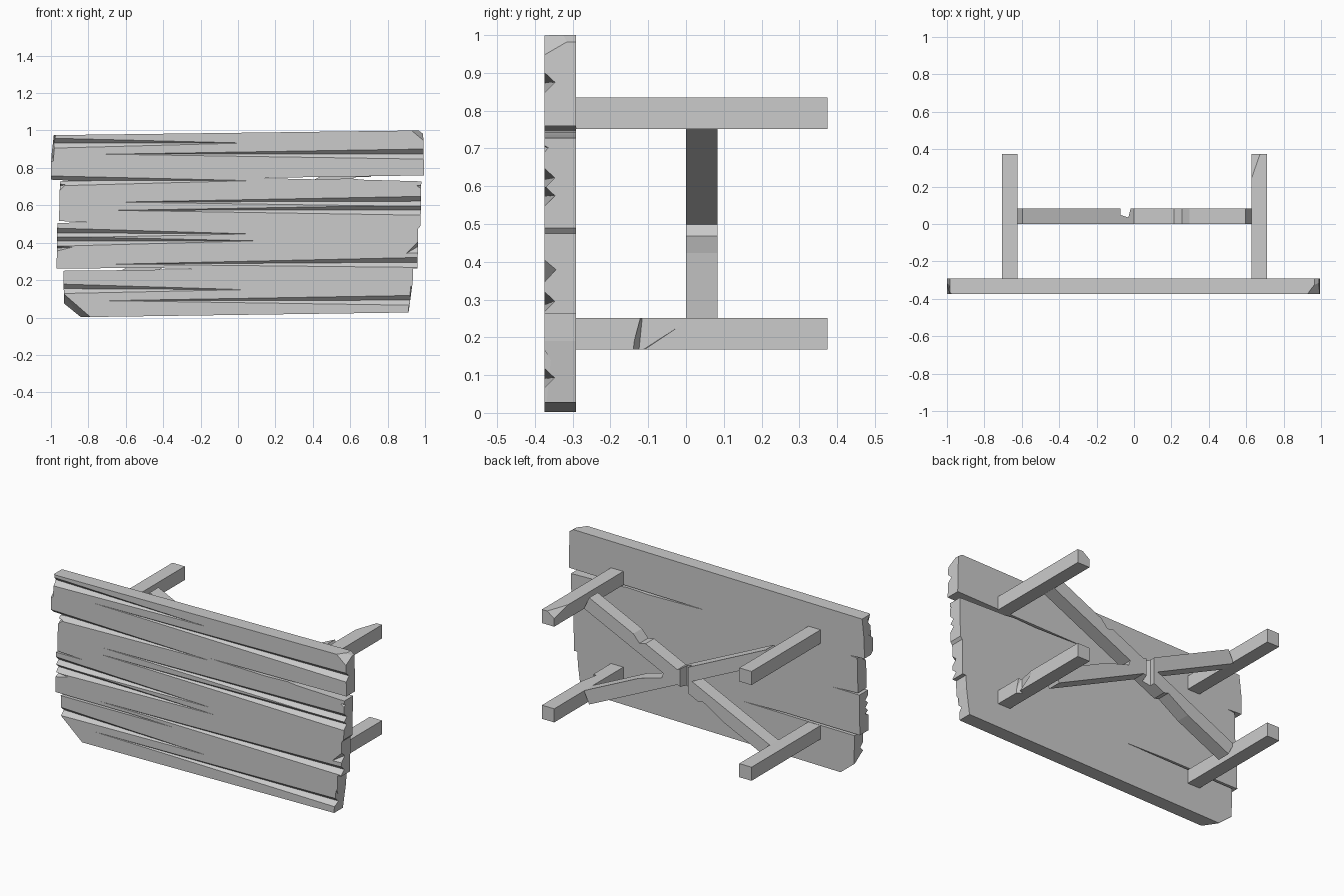
import bpy, bmesh, math
from mathutils import Vector

if "Cube" in bpy.data.objects:
    bpy.data.objects.remove(bpy.data.objects["Cube"])

F, B = -0.375, -0.291          # front and back planes of the table top


def mesh_obj(name, bm):
    bmesh.ops.recalc_face_normals(bm, faces=bm.faces)
    me = bpy.data.meshes.new(name)
    bm.to_mesh(me)
    bm.free()
    ob = bpy.data.objects.new(name, me)
    bpy.context.collection.objects.link(ob)
    return ob


def prism(name, pts, y0, y1):
    """Extrude an x-z outline along y."""
    bm = bmesh.new()
    face = bm.faces.new([bm.verts.new((x, y0, z)) for x, z in pts])
    ext = bmesh.ops.extrude_face_region(bm, geom=[face])
    verts = [g for g in ext["geom"] if isinstance(g, bmesh.types.BMVert)]
    bmesh.ops.translate(bm, verts=verts, vec=(0, y1 - y0, 0))
    return mesh_obj(name, bm)


def rect(x0, x1, z0, z1):
    return [(x0, z0), (x1, z0), (x1, z1), (x0, z1)]


def hull(pts):
    """Convex cutter."""
    bm = bmesh.new()
    for p in pts:
        bm.verts.new(p)
    r = bmesh.ops.convex_hull(bm, input=bm.verts)
    junk = [v for v in r["geom_interior"] if isinstance(v, bmesh.types.BMVert)]
    bmesh.ops.delete(bm, geom=junk, context='VERTS')
    ob = mesh_obj("cutter", bm)
    ob.hide_render = True
    return ob


def carve(ob, cutters):
    """Subtract the cutters and bake the result."""
    for c in cutters:
        m = ob.modifiers.new("chip", 'BOOLEAN')
        m.operation, m.solver, m.object = 'DIFFERENCE', 'EXACT', c
    dg = bpy.context.evaluated_depsgraph_get()
    me = bpy.data.meshes.new_from_object(ob.evaluated_get(dg))
    ob.modifiers.clear()
    ob.data = me
    for c in cutters:
        bpy.data.objects.remove(c)


def groove(side, z, tip_x, tip_z):
    """V groove in the front face, tapering from one end to a point."""
    x, f = 1.05 * side, F - 0.03
    return hull([(x, F, z + .03), (x, f, z + .03), (x, F, z - .026), (x, f, z - .026),
                 (x, F + .029, z + .003), (tip_x, F, tip_z), (tip_x, f, tip_z)])


def corner(x, z, dx, dz, y0, y1, push=0.0):
    """Triangular chip in a plank edge; the back end may be shallower."""
    s = 1 if x > 0 else -1
    return hull([(x + s * .05, y0, z), (x - s * dx, y0, z), (x + s * .05, y0, z - dz),
                 (x + s * .05, y1, z - push), (x + s * .05, y0, z + .004)])


# Table top tipped on its side: worn planks with end splits
outline = [(-.985, .975), (.965, 1.0), (.99, .982), (.995, .76), (.62, .754), (.08, .746),
           (.45, .738), (.60, .744), (.66, .737), (.98, .728), (.976, .49), (.963, .475),
           (.96, .262), (.936, .262), (.934, .19), (.912, .027), (-.84, .002), (-.93, .075),
           (-.934, .25), (-.62, .253), (-.18, .259), (-.47, .265), (-.97, .262),
           (-.966, .506), (-.78, .508), (-.957, .516), (-.952, .728), (-.90, .732),
           (-1.0, .737), (-.999, .85)]
top = prism("table_top", outline, F, B)
cuts = [groove(1, z, tx, tz) for z, tx, tz in (
    (.872, -.71, .873), (.619, -.65, .617), (.572, -.67, .573),
    (.293, -.67, .285), (.09, -.71, .09))]
cuts += [groove(-1, z, tx, tz) for z, tx, tz in (
    (.93, .04, .933), (.728, .07, .732), (.45, .07, .447),
    (.405, .10, .41), (.152, .04, .149))]
f = F - .02
cuts += [
    # bevelled upper right and lower left corners
    hull([(.89, f, 1.02), (1.01, f, .92), (1.03, f, 1.05), (.98, B, 1.015), (1.015, B, .975), (1.04, B, 1.05)]),
    hull([(-.98, f, .18), (-.75, f, -.02), (-1, f, -.05), (-.95, B, .085), (-.83, B, -.01), (-1, B, -.05)]),
    # chipped ends
    corner(.96, .425, -.01, .10, F - .001, F + .045, .05),
    hull([(.86, f, .32), (.98, f, .44), (.98, f, .325), (.98, F + .04, .39)]),
    hull([(.91, f, .708), (1.0, f, .722), (1.0, f, .655), (1.0, F + .02, .70)]),
    hull([(-.97, f, 1.0), (-.985, f, .82), (-1.03, f, .82), (-1.03, f, 1.0), (-1.0, B, .9)]),
    hull([(-.83, f, .38), (-.99, f, .395), (-.99, f, .34), (-.99, F + .04, .37)]),
    hull([(-.90, f, .715), (-.97, f, .73), (-.97, f, .65), (-.97, F + .05, .70)]),
    hull([(.90, f, .0), (.92, f, .20), (.96, f, .2), (.96, f, 0), (.94, B, .03)]),
]
carve(top, cuts)

# Four legs
legs = {}
for xn, x0, x1 in (("left", -.705, -.622), ("right", .627, .710)):
    for zn, z0, z1 in (("lower", .168, .251), ("upper", .752, .835)):
        legs[xn, zn] = prism(f"{xn}_{zn}_leg", rect(x0, x1, z0, z1), B, .375)

# Leg damage: split end, splintered side, small nick
carve(legs["right", "upper"], [
    hull([(.62, .20, .84), (.69, .40, .84), (.60, .40, .84), (.62, .40, .79)])])
carve(legs["right", "lower"], [
    hull([(.72, -.147, .16), (.72, -.12, .26), (.72, .03, .26), (.72, -.12, .16),
          (.685, -.125, .16), (.69, -.115, .26)])])
carve(legs["left", "upper"], [
    hull([(-.72, .34, .74), (-.72, .39, .77), (-.69, .39, .74), (-.72, .39, .74)])])

# Crossed brace between the legs
ang = math.atan2(.288, .613)
L, W = math.hypot(.613, .288), .0415


def arm(name, s):
    u = Vector((math.cos(ang), s * math.sin(ang)))
    n = Vector((-u.y, u.x)) * W
    c = Vector((0, .5))
    ob = prism(name, [c - u * L - n, c + u * L - n, c + u * L + n, c - u * L + n], 0, .083)
    return ob, u, n / W, c


def nick(u, n, c, t0, t1, t2, side, depth):
    """Wedge taken out of an arm edge, t measured along the arm."""
    pts = []
    for y in (-.02, .11):
        for t, h in ((t0, W + .005), (t1, W - depth), (t2, W + .005)):
            p = c + u * t + n * (h * side)
            pts.append((p.x, y, p.y))
    return hull(pts)


rise, u, n, c = arm("rising_brace", 1)
carve(rise, [nick(u, n, c, .25, .29, .36, 1, .025), nick(u, n, c, -.40, -.20, -.17, -1, .02)])
fall, u, n, c = arm("falling_brace", -1)
carve(fall, [nick(u, n, c, .08, .11, .30, 1, .025)])

# Split on the back of the brace near the crossing
for ob in (rise, fall):
    carve(ob, [hull([(x, y, z) for z in (.42, .58)
                     for x, y in ((-.07, .095), (-.075, .05), (-.03, .034), (-.015, .095))])])
